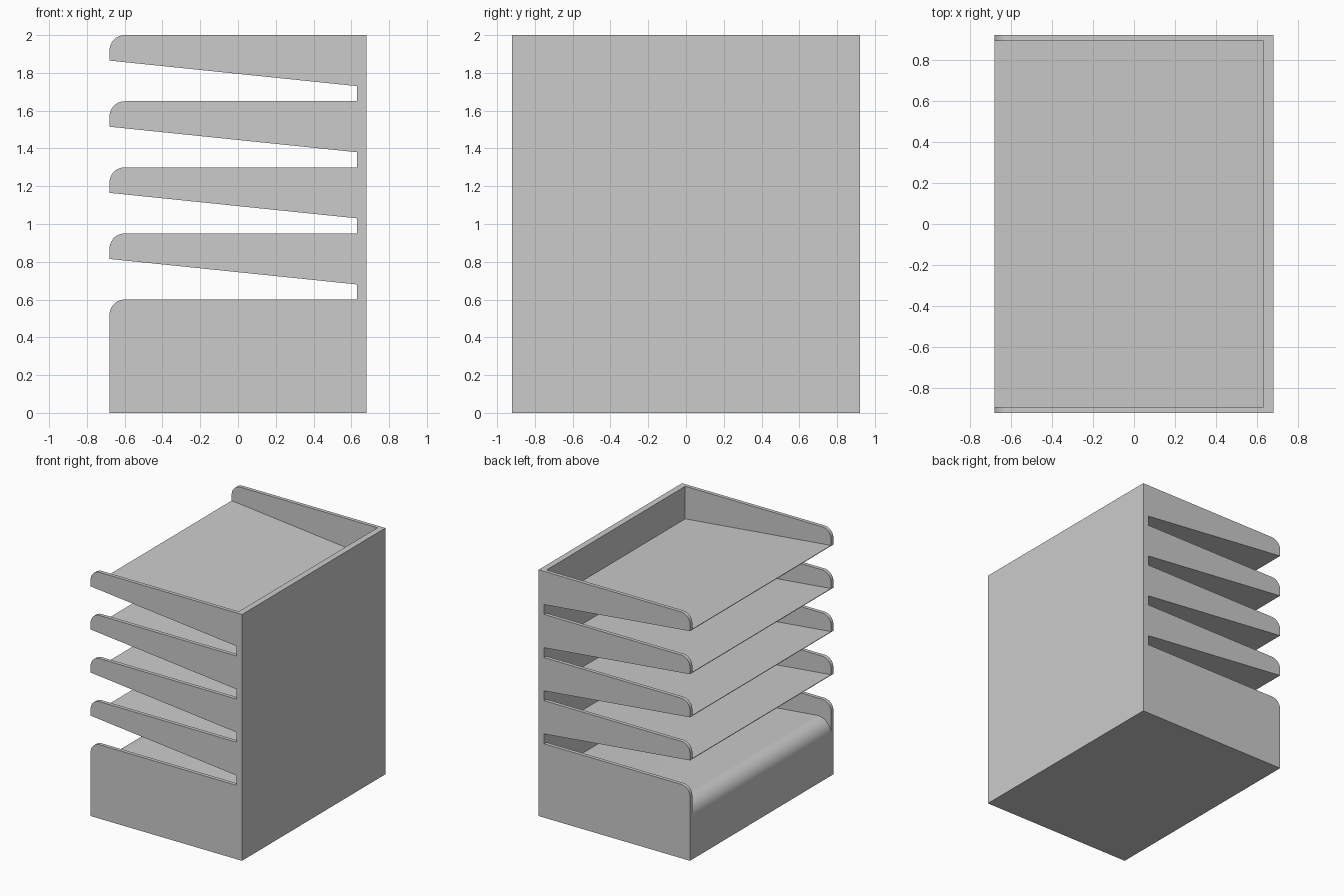
import bpy, bmesh
from mathutils import Vector
from math import pi, sin, cos

if "Cube" in bpy.data.objects:
    bpy.data.objects.remove(bpy.data.objects["Cube"])

X, Y, WALL, SIDE = 0.68, 0.92, 0.05, 0.03   # half depth, half width, back and side thickness
INNER = X - WALL
PITCH, TOPS = 0.35, [0.6 + 0.35 * i for i in range(5)]
FRONT, BACK, SHEET = 0.135, 0.27, 0.005     # shelf drop below tray top at mouth / back, shelf thickness


def fillet(prev, corner, nxt, t, n=10):
    """Rounded corner with tangent length t, as a list of points."""
    p, c, q = Vector(prev), Vector(corner), Vector(nxt)
    u, v = (p - c).normalized(), (q - c).normalized()
    half = u.angle(v) / 2
    r = t * sin(half) / cos(half)
    centre = c + (u + v).normalized() * (t / cos(half))
    a, b = c + u * t - centre, c + v * t - centre
    w = a.angle(b)
    return [tuple(centre + (a * sin(w * (1 - k / n)) + b * sin(w * k / n)) / sin(w))
            for k in range(n + 1)]


def prisms(name, profiles, half_width):
    """Extrude (x, z) outlines across y into one object."""
    bm = bmesh.new()
    for pts in profiles:
        face = bm.faces.new([bm.verts.new((x, -half_width, z)) for x, z in pts])
        ext = bmesh.ops.extrude_face_region(bm, geom=[face])
        moved = [g for g in ext["geom"] if isinstance(g, bmesh.types.BMVert)]
        bmesh.ops.translate(bm, verts=moved, vec=(0, 2 * half_width, 0))
    bmesh.ops.recalc_face_normals(bm, faces=bm.faces)
    mesh = bpy.data.meshes.new(name)
    bm.to_mesh(mesh)
    bm.free()
    obj = bpy.data.objects.new(name, mesh)
    bpy.context.collection.objects.link(obj)
    return obj


# Comb-shaped rack body: base, sloping trays and back wall
outline = [(X, 0), (-X, 0)]
for i, top in enumerate(TOPS):
    if i:
        outline += [(INNER, TOPS[i - 1]), (INNER, top - BACK), (-X, top - FRONT)]
    outline += fillet((-X, 0), (-X, top), (X, top), 0.08)
outline.append((X, 2))
rack = prisms("paper_tray_rack", [outline], Y)

# Tray hollows between the side walls; the lowest rolls over the front of the base
hollows = []
for i, top in enumerate(TOPS):
    lip, end = (-X, top - FRONT + SHEET), (INNER, top - BACK + SHEET)
    if i == 0:
        floor = fillet((-X, 0), lip, end, 0.13)
        floor.insert(0, (-X - 0.1, floor[0][1]))
    else:
        slope = (lip[1] - end[1]) / (X + INNER)
        floor = [(-X - 0.1, lip[1] + 0.1 * slope)]
    hollows.append(floor + [end, (INNER, top + 0.04), (-X - 0.1, top + 0.04)])
cutter = prisms("tray_hollows", hollows, Y - SIDE)
cutter.hide_render = True

cut = rack.modifiers.new("hollow", "BOOLEAN")
cut.operation, cut.solver, cut.object = "DIFFERENCE", "EXACT", cutter
bpy.context.view_layer.objects.active = rack
rack.select_set(True)
cutter.select_set(False)
bpy.ops.object.modifier_apply(modifier=cut.name)
bpy.data.objects.remove(cutter)
bpy.ops.object.shade_smooth_by_angle(angle=pi / 6)
